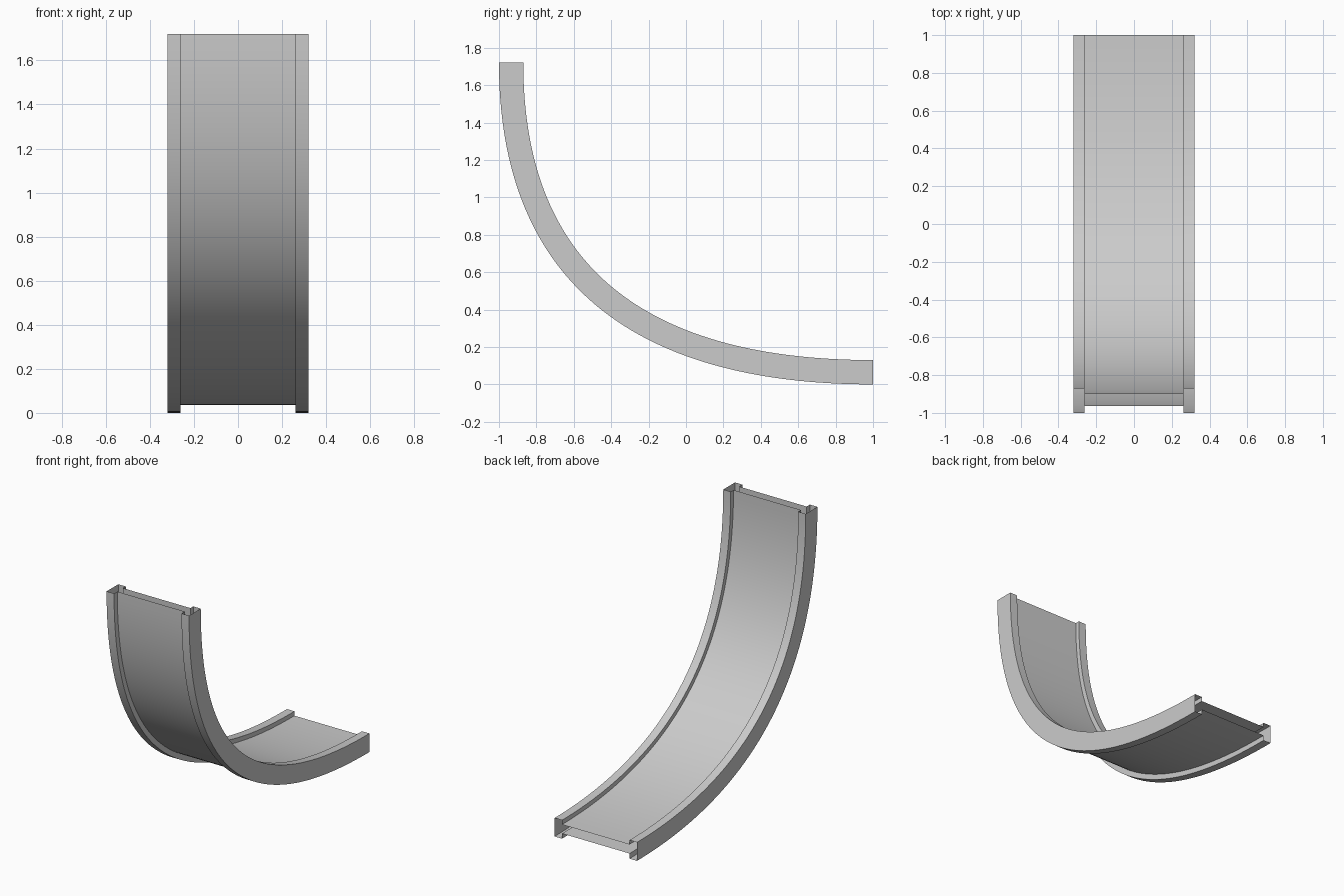
import bpy, bmesh, math
from mathutils import Vector
from mathutils.geometry import interpolate_bezier

if "Cube" in bpy.data.objects:
    bpy.data.objects.remove(bpy.data.objects["Cube"])

# Sweep path: outer edge of the slide in the YZ plane
H, K = 1.72, 0.66
path = interpolate_bezier(Vector((0, -1, H)), Vector((0, -1, H * (1 - K))),
                          Vector((0, 1 - 2 * K, 0)), Vector((0, 1, 0)), 65)

# H-shaped section: (x, inward offset), two rails joined by a thick bed
W, R, D, LO, HI = 0.32, 0.262, 0.13, 0.036, 0.099
half = [(R, LO), (R, 0), (W, 0), (W, D), (R, D), (R, HI)]
section = half + [(-x, d) for x, d in reversed(half)]

# Loft the section along the path; the ends stay open like a hollow extrusion
bm = bmesh.new()
rings = []
for i, p in enumerate(path):
    if i == 0:
        n = Vector((0, 1, 0))
    elif i == len(path) - 1:
        n = Vector((0, 0, 1))
    else:
        t = (path[i + 1] - path[i - 1]).normalized()
        n = Vector((0, -t.z, t.y))
    rings.append([bm.verts.new(p + n * d + Vector((x, 0, 0))) for x, d in section])

count = len(section)
for a, b in zip(rings, rings[1:]):
    for j in range(count):
        k = (j + 1) % count
        bm.faces.new((a[j], b[j], b[k], a[k]))

# Make sure the side walls face outwards
bm.normal_update()
wall = max(bm.faces, key=lambda f: f.calc_center_median().x)
if wall.normal.x < 0:
    bmesh.ops.reverse_faces(bm, faces=bm.faces[:])

mesh = bpy.data.meshes.new("curved_slide")
bm.to_mesh(mesh)
bm.free()
slide = bpy.data.objects.new("curved_slide", mesh)
bpy.context.collection.objects.link(slide)

# Smooth along the curve, sharp at the section corners
bpy.context.view_layer.objects.active = slide
slide.select_set(True)
bpy.ops.object.shade_smooth_by_angle(angle=math.radians(30))
